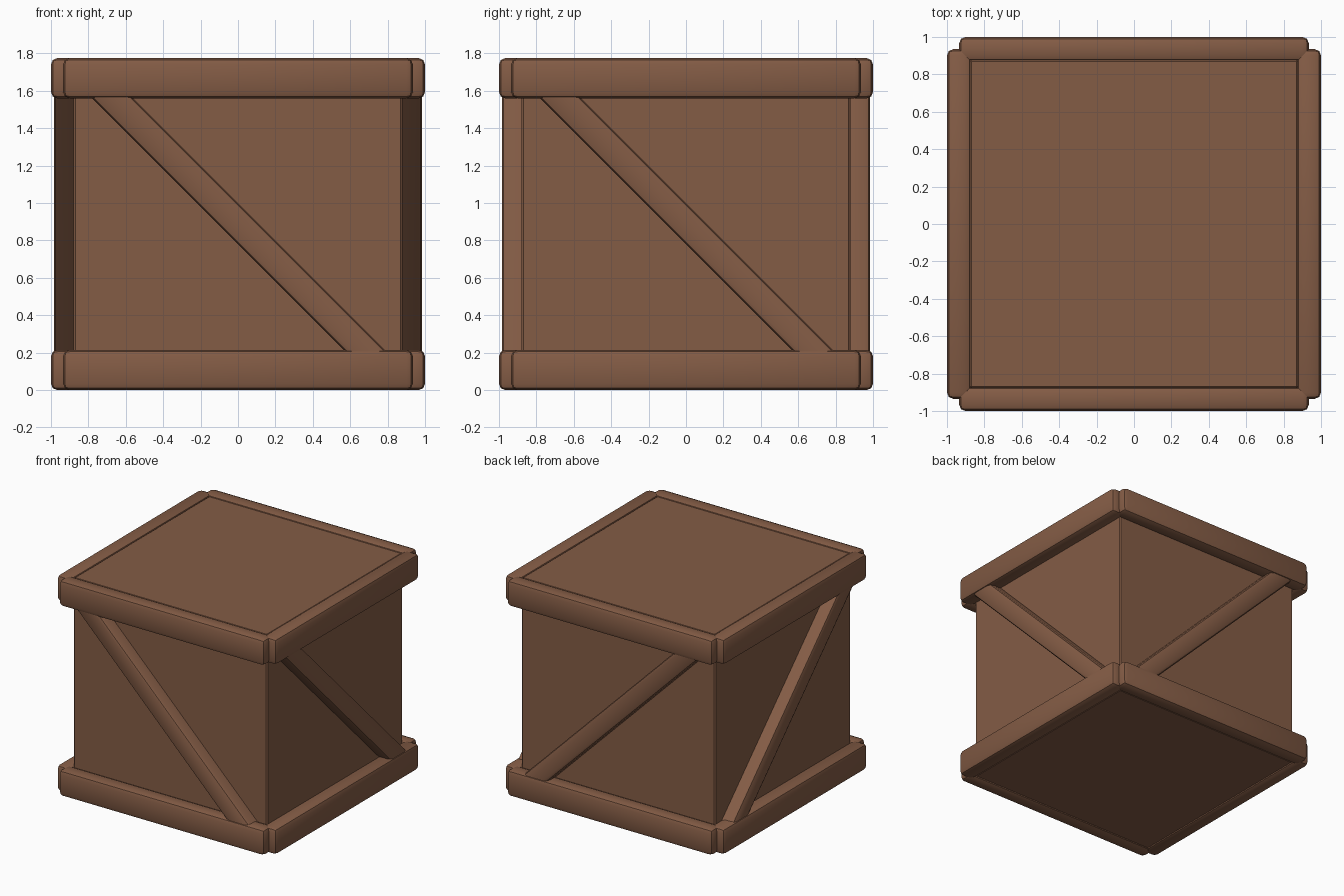
import bpy
import bmesh
import math
from mathutils import Matrix, Vector

cube = bpy.data.objects.get("Cube")
if cube:
    bpy.data.objects.remove(cube, do_unlink=True)

wood = bpy.data.materials.new("brown wood")
wood.use_nodes = True
colour = (0.23, 0.107, 0.06, 1)
wood.diffuse_color = colour
wood.node_tree.nodes["Principled BSDF"].inputs["Base Color"].default_value = colour

HEIGHT = 1.775
INNER = 0.88          # half width of the crate body
RAIL_H = 0.215


def finish(name, bm, matrix=Matrix()):
    """Turn a bmesh into a smooth shaded wooden part."""
    bmesh.ops.transform(bm, matrix=matrix, verts=bm.verts)
    bmesh.ops.recalc_face_normals(bm, faces=bm.faces)
    mesh = bpy.data.meshes.new(name)
    bm.to_mesh(mesh)
    bm.free()
    mesh.materials.append(wood)
    obj = bpy.data.objects.new(name, mesh)
    bpy.context.collection.objects.link(obj)
    bpy.ops.object.select_all(action="DESELECT")
    obj.select_set(True)
    bpy.context.view_layer.objects.active = obj
    bpy.ops.object.shade_smooth_by_angle(angle=math.radians(35))


def box(low, high, bevel, segments):
    """Box between two corners with softened edges."""
    low, high = Vector(low), Vector(high)
    bm = bmesh.new()
    bmesh.ops.create_cube(bm, size=1)
    bmesh.ops.scale(bm, vec=high - low, verts=bm.verts)
    bmesh.ops.translate(bm, vec=(low + high) / 2, verts=bm.verts)
    bmesh.ops.bevel(bm, geom=bm.edges[:], offset=bevel, segments=segments,
                    profile=0.5, affect="EDGES")
    return bm


def brace():
    """Diagonal plank with level ends and bevelled long outer edges."""
    back, front, top, bottom = -INNER + 0.01, -0.985, 1.58, 0.2
    outline = [(-0.8, top), (0.58, bottom), (0.8, bottom), (-0.58, top)]
    bm = bmesh.new()
    face = bm.faces.new([bm.verts.new((x, back, z)) for x, z in outline])
    new = bmesh.ops.extrude_face_region(bm, geom=[face])["geom"]
    verts = [v for v in new if isinstance(v, bmesh.types.BMVert)]
    bmesh.ops.translate(bm, vec=(0, front - back, 0), verts=verts)
    long_edges = [e for e in bm.edges if e.calc_length() > 1
                  and all(v.co.y < -0.95 for v in e.verts)]
    bmesh.ops.bevel(bm, geom=long_edges, offset=0.028, segments=2,
                    profile=0.5, affect="EDGES")
    return bm


# Crate body
finish("crate_body", box((-INNER, -INNER, 0.012), (INNER, INNER, HEIGHT - 0.012), 0.01, 1))

# Swapping x and y turns a front part into a side part with the same slope
swap = Matrix(((0, 1, 0, 0), (1, 0, 0, 0), (0, 0, 1, 0), (0, 0, 0, 1)))
flip_y = Matrix.Diagonal((1, -1, 1, 1))
sides = {"front": Matrix(), "back": flip_y, "right": swap, "left": swap @ flip_y}

# Rails and diagonal braces on every side
for side, matrix in sides.items():
    for level, z in (("bottom", 0), ("top", HEIGHT - RAIL_H)):
        rail = box((-0.935, -1, z), (0.935, -0.87, z + RAIL_H), 0.034, 2)
        finish(f"{side}_{level}_rail", rail, matrix)
    finish(f"{side}_brace", brace(), matrix)
